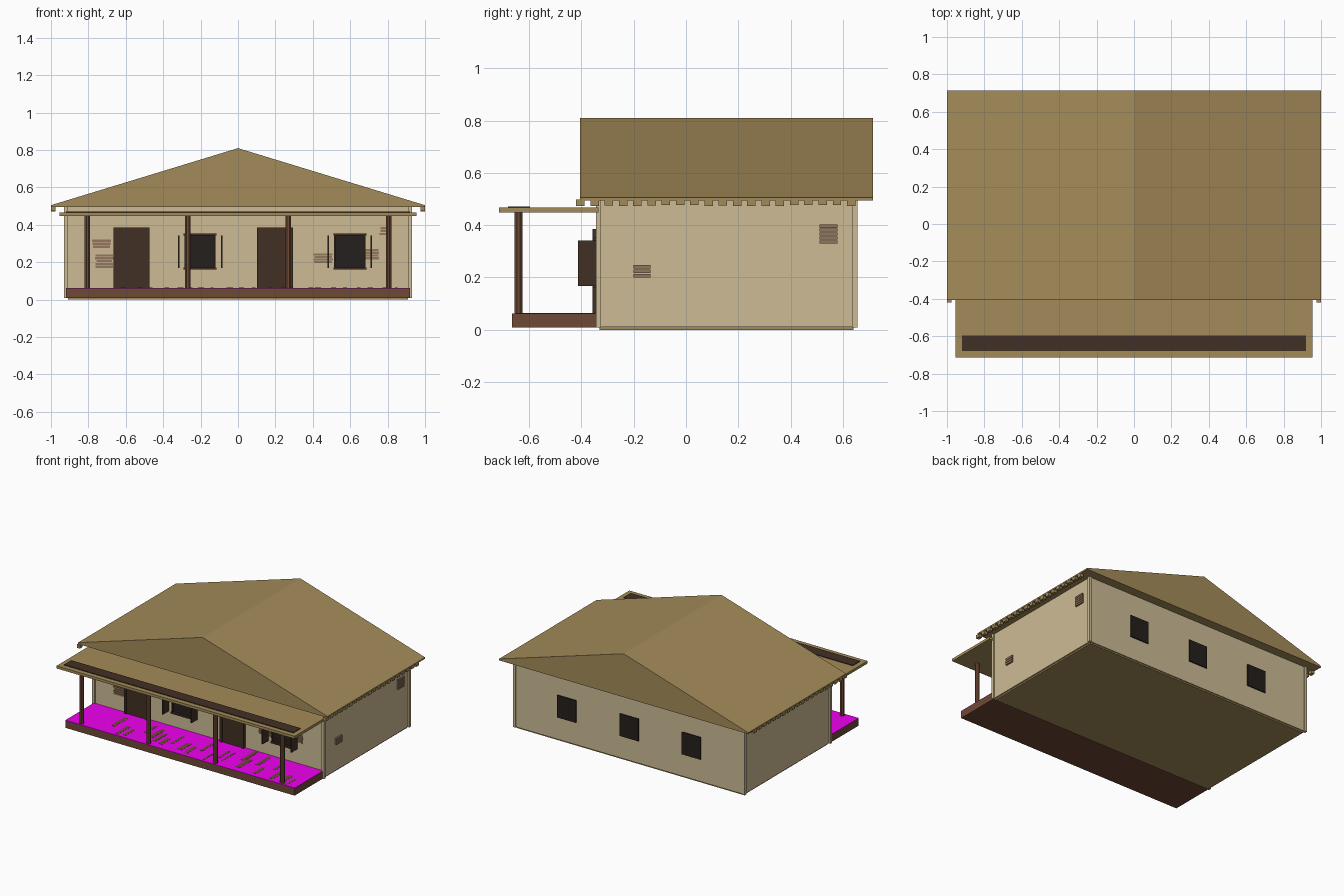
import bpy, random

if "Cube" in bpy.data.objects:
    bpy.data.objects.remove(bpy.data.objects["Cube"])
random.seed(4)

def mat(name, r, g, b):
    m = bpy.data.materials.new(name)
    m.diffuse_color = (r, g, b, 1)
    m.use_nodes = True
    m.node_tree.nodes["Principled BSDF"].inputs["Base Color"].default_value = m.diffuse_color
    return m

WALL = mat("plaster", .61, .50, .30)
ROOF = mat("roof", .37, .26, .10)
DECK = mat("deck_wood", .155, .067, .035)
DARK = mat("dark_wood", .055, .030, .018)
PANE = mat("pane", .018, .014, .012)
BRICK = mat("brick", .30, .18, .11)
PINK = mat("magenta", .85, 0, .85)

def mesh(name, verts, faces, m):
    me = bpy.data.meshes.new(name)
    me.from_pydata(verts, [], faces)
    me.materials.append(m)
    o = bpy.data.objects.new(name, me)
    bpy.context.collection.objects.link(o)
    return o

def boxes(name, items, m):
    """One object from boxes given as (x0, x1, y0, y1, z0, z1)."""
    v, f = [], []
    for x0, x1, y0, y1, z0, z1 in items:
        n = len(v)
        v += [(x, y, z) for x in (x0, x1) for y in (y0, y1) for z in (z0, z1)]
        f += [[n + i for i in q] for q in ((0, 1, 3, 2), (4, 6, 7, 5), (0, 4, 5, 1),
                                           (2, 3, 7, 6), (0, 2, 6, 4), (1, 5, 7, 3))]
    return mesh(name, v, f, m)

# house body
boxes("floor_plate", [(-.91, .91, -.33, .64, 0, .01)], ROOF)
boxes("walls", [(-.92, .92, -.335, .648, .01, .497)], WALL)
boxes("corner_posts", [(s * .92 - .01, s * .92 + .01, y - .01, y + .01, .008, .497)
                       for s in (-1, 1) for y in (-.335, .645)], WALL)

# gable roof: one closed profile running front to back
prof = [(-1, .495), (1, .495), (1, .505), (0, .81), (-1, .505)]
n = len(prof)
mesh("main_roof", [(x, y, z) for y in (-.405, .715) for x, z in prof],
     [list(range(n)), list(range(2 * n - 1, n - 1, -1))] +
     [[i, i + n, (i + 1) % n + n, (i + 1) % n] for i in range(n)], ROOF)

# rafter tails under both eaves
tails = []
for i in range(20):
    y = -.42 + .0545 * i
    z = .472 + random.uniform(0, .006)
    for s in (-1, 1):
        a, b = sorted((s * .975, s * .999))
        tails.append((a, b, y, y + .032, z, .498))
boxes("rafter_tails", tails, ROOF)

# porch
boxes("porch_roof", [(-.955, .955, -.715, -.335, .448, .467)], ROOF)
boxes("porch_roof_strip", [(-.92, .92, -.68, -.597, .46, .472)], DARK)
boxes("porch_deck", [(-.92, .92, -.665, -.337, .008, .06)], DECK)
boxes("porch_floor", [(-.92, .92, -.665, -.337, .058, .063)], PINK)
streaks = []
for i in range(22):
    x = -.62 + .07 * i + random.uniform(-.02, .02)
    y = random.uniform(-.66, -.5)
    streaks.append((x, min(x + random.uniform(.012, .035), .915),
                    y, y + random.uniform(.1, .16), .06, .064))
boxes("floor_boards", streaks, DECK)
for i, x in enumerate((-.805, -.268, .268, .805)):
    bpy.ops.mesh.primitive_cylinder_add(vertices=8, radius=.016, depth=.39,
                                        location=(x, -.64, .255), rotation=(0, 0, .3927))
    o = bpy.context.object
    o.name = f"porch_post_{i + 1}"
    o.data.materials.append(DECK)

# doors with frames
for i, x in enumerate((-.57, .198)):
    boxes(f"door_frame_{i + 1}", [(x - .096, x - .078, -.357, -.33, .06, .385),
                                  (x + .078, x + .096, -.357, -.33, .06, .385),
                                  (x - .078, x + .078, -.357, -.33, .367, .385)], DARK)
    boxes(f"door_{i + 1}", [(x - .078, x + .078, -.35, -.33, .06, .367)], DARK)

# front windows with frames and opened shutters
for i, x in enumerate((-.203, .598)):
    boxes(f"front_window_{i + 1}", [(x - .083, x + .083, -.342, -.33, .165, .35)], PANE)
    boxes(f"window_frame_{i + 1}",
          [(x - .088, x + .088, -.357, -.33, z, z + .011) for z in (.162, .344)] +
          [(x + s * .08 - .004, x + s * .08 + .004, -.352, -.33, .17, .345)
           for s in (-1, 1)], DARK)
    boxes(f"shutters_{i + 1}", [(x + s * .115 - .004, x + s * .115 + .004,
                                 -.413, -.345, .168, .342) for s in (-1, 1)], DARK)

# back windows
boxes("back_windows", [(x - .075, x + .075, .64, .656, .172, .333)
                       for x in (-.5, 0, .5)], PANE)

# exposed brick patches: rows of thin courses
def courses(z0, z1):
    k = round((z1 - z0) / .015)
    h = (z1 - z0) / k
    return [(z0 + h * j, z0 + h * j + h * .8) for j in range(k)]

bricks = []
for x0, x1, z0, z1 in ((-.78, -.68, .275, .325), (-.765, -.665, .17, .245),
                       (.40, .51, .195, .25), (.64, .755, .215, .275),
                       (.755, .815, .345, .392)):
    for a, b in courses(z0, z1):
        d = random.uniform(0, .008)
        bricks.append((x0 + d, x1 - d, -.34, -.33, a, b))
for y0, y1, z0, z1 in ((-.20, -.135, .20, .252), (.51, .58, .33, .405)):
    for a, b in courses(z0, z1):
        bricks.append((.915, .931, y0, y1, a, b))
boxes("brick_patches", bricks, BRICK)
